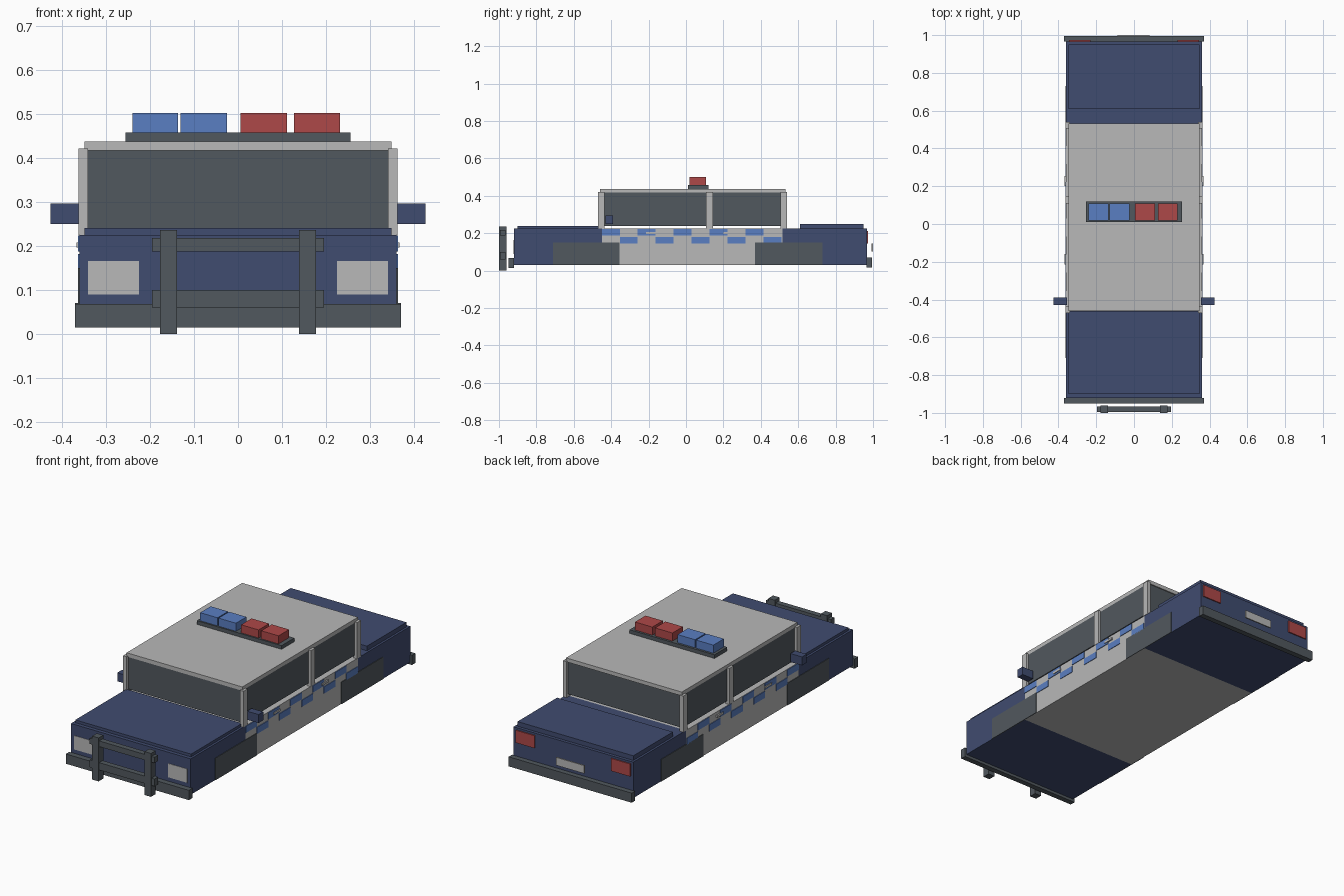
import bpy

if "Cube" in bpy.data.objects:
    bpy.data.objects.remove(bpy.data.objects["Cube"])


def material(name, r, g, b):
    m = bpy.data.materials.new(name)
    m.use_nodes = True
    m.diffuse_color = (r, g, b, 1)
    m.node_tree.nodes["Principled BSDF"].inputs["Base Color"].default_value = (r, g, b, 1)
    return m


navy = material("navy paint", 0.051, 0.072, 0.162)
pale = material("pale grey paint", 0.48, 0.48, 0.48)
charcoal = material("charcoal", 0.083, 0.098, 0.112)
blue = material("bright blue", 0.102, 0.209, 0.539)
red = material("signal red", 0.423, 0.065, 0.065)


def box(name, mat, xs, ys, zs):
    """Box spanning the given (min, max) on each axis."""
    spans = (xs, ys, zs)
    bpy.ops.mesh.primitive_cube_add(size=1, location=[(a + b) / 2 for a, b in spans])
    ob = bpy.context.object
    ob.name = name
    ob.scale = [b - a for a, b in spans]
    bpy.ops.object.transform_apply(location=False, rotation=False, scale=True)
    ob.data.materials.append(mat)
    return ob


def pair(name, mat, xs, ys, zs):
    """The same box on the left (+x) and the right (-x)."""
    box("left_" + name, mat, xs, ys, zs)
    box("right_" + name, mat, (-xs[1], -xs[0]), ys, zs)


# Lower body
W = 0.36
body_z = (0.03, 0.225)
box("front_body", navy, (-W, W), (-0.92, -0.45), body_z)
box("door_section", pale, (-W, W), (-0.45, 0.515), body_z)
box("rear_body", navy, (-W, W), (0.515, 0.967), body_z)
box("hood", navy, (-0.348, 0.348), (-0.9, -0.462), (0.225, 0.24))
box("trunk_lid", navy, (-0.348, 0.348), (0.61, 0.95), (0.225, 0.25))

# Bumpers
box("front_bumper", charcoal, (-0.37, 0.37), (-0.95, -0.92), (0.015, 0.068))
box("rear_bumper", charcoal, (-0.37, 0.37), (0.965, 0.995), (0.018, 0.07))

# Push bar
pair("push_bar_post", charcoal, (0.138, 0.177), (-1.0, -0.96), (0, 0.236))
for label, zs in (("lower", (0.06, 0.1)), ("upper", (0.187, 0.218))):
    box(label + "_push_bar_rail", charcoal, (-0.195, 0.195), (-0.995, -0.965), zs)

# Wheel panels, door handles and mirrors
pair("front_wheel_panel", charcoal, (0.358, 0.363), (-0.71, -0.355), (0.03, 0.15))
pair("rear_wheel_panel", charcoal, (0.358, 0.363), (0.37, 0.73), (0.03, 0.15))
pair("front_door_handle", pale, (0.36, 0.367), (-0.215, -0.16), (0.196, 0.208))
pair("rear_door_handle", pale, (0.36, 0.367), (0.2, 0.255), (0.196, 0.208))
pair("mirror", navy, (0.355, 0.425), (-0.43, -0.39), (0.25, 0.296))

# Checker stripe along the doors
step = 0.096
for i in range(10):
    y = -0.45 + i * step
    zs = (0.145, 0.181) if i % 2 else (0.187, 0.223)
    pair("checker_%d" % i, blue, (0.358, 0.363), (y, y + step), zs)

# Cabin glass
glass_z = (0.24, 0.417)
pair("front_window", charcoal, (0.338, 0.348), (-0.44, 0.115), glass_z)
pair("rear_window", charcoal, (0.338, 0.348), (0.14, 0.51), glass_z)
box("windshield", charcoal, (-0.342, 0.342), (-0.455, -0.445), glass_z)
box("back_window", charcoal, (-0.342, 0.342), (0.517, 0.527), glass_z)

# Pillars and roof
for label, ys in (("front", (-0.47, -0.435)), ("middle", (0.108, 0.145)),
                  ("rear", (0.505, 0.54))):
    pair(label + "_pillar", pale, (0.34, 0.362), ys, (0.225, 0.421))
box("roof", pale, (-0.348, 0.348), (-0.46, 0.533), (0.416, 0.437))

# Roof light bar
box("light_bar_base", charcoal, (-0.255, 0.255), (0.01, 0.12), (0.437, 0.457))
for name, mat, left, right in (("outer_blue_light", blue, -0.24, -0.136),
                               ("inner_blue_light", blue, -0.13, -0.025),
                               ("inner_red_light", red, 0.006, 0.111),
                               ("outer_red_light", red, 0.127, 0.231)):
    box(name, mat, (left, right), (0.018, 0.108), (0.457, 0.501))

# Lamps and rear plate
pair("headlight", pale, (0.225, 0.34), (-0.922, -0.918), (0.09, 0.165))
pair("tail_light", red, (0.23, 0.345), (0.96, 0.973), (0.145, 0.213))
box("rear_plate", pale, (-0.087, 0.083), (0.993, 1.0), (0.103, 0.146))
